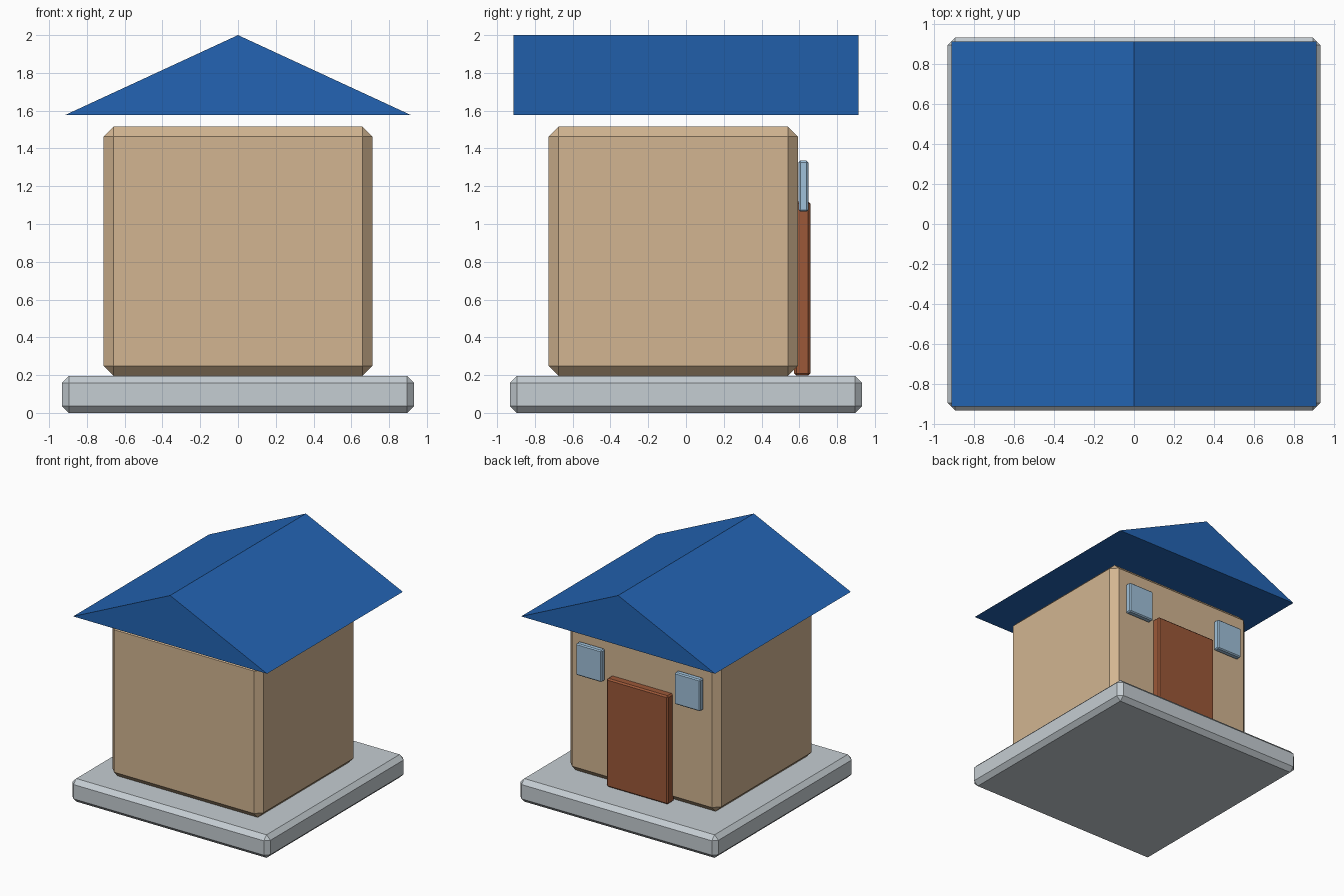
import bpy, bmesh

if "Cube" in bpy.data.objects:
    bpy.data.objects.remove(bpy.data.objects["Cube"])


def srgb(r, g, b):
    def lin(c):
        c /= 255
        return c / 12.92 if c <= 0.04045 else ((c + 0.055) / 1.055) ** 2.4
    return (lin(r), lin(g), lin(b), 1.0)


def material(name, rgb):
    m = bpy.data.materials.new(name)
    m.diffuse_color = srgb(*rgb)
    m.use_nodes = True
    m.node_tree.nodes["Principled BSDF"].inputs["Base Color"].default_value = m.diffuse_color
    return m


stone = material("grey_stone", (197, 205, 210))
tan = material("tan_wall", (210, 181, 145))
blue = material("blue_roof", (35, 100, 179))
brown = material("brown_wood", (156, 88, 56))
glass = material("pale_blue_glass", (160, 193, 218))


def add_object(name, bm, mat):
    bmesh.ops.recalc_face_normals(bm, faces=bm.faces)
    me = bpy.data.meshes.new(name)
    bm.to_mesh(me)
    bm.free()
    me.materials.append(mat)
    ob = bpy.data.objects.new(name, me)
    bpy.context.collection.objects.link(ob)
    return ob


def chamfered_box(name, xs, ys, zs, chamfer, mat):
    bm = bmesh.new()
    bmesh.ops.create_cube(bm, size=1)
    for v in bm.verts:
        v.co = [lo + (c + 0.5) * (hi - lo) for c, (lo, hi) in zip(v.co, (xs, ys, zs))]
    ob = add_object(name, bm, mat)
    mod = ob.modifiers.new("chamfer", 'BEVEL')
    mod.width = chamfer
    mod.segments = 1
    mod.limit_method = 'NONE'
    return ob


# Foundation slab and walls
chamfered_box("foundation", (-0.933, 0.933), (-0.933, 0.933), (0, 0.196), 0.037, stone)
chamfered_box("walls", (-0.711, 0.711), (-0.727, 0.593), (0.196, 1.515), 0.053, tan)

# Door and two windows on the back wall
chamfered_box("door", (-0.29, 0.29), (0.572, 0.659), (0.197, 1.12), 0.012, brown)
for side, x in (("left", -0.464), ("right", 0.464)):
    chamfered_box(side + "_window", (x - 0.122, x + 0.122), (0.596, 0.648),
                  (1.065, 1.335), 0.009, glass)

# Gable roof: closed triangular prism along y
bm = bmesh.new()
gable = bm.faces.new([bm.verts.new((x, -0.913, z))
                      for x, z in ((-0.913, 1.578), (0.913, 1.578), (0, 2.0))])
ext = bmesh.ops.extrude_face_region(bm, geom=[gable], use_keep_orig=True)
bmesh.ops.translate(bm, vec=(0, 1.826, 0),
                    verts=[g for g in ext["geom"] if isinstance(g, bmesh.types.BMVert)])
add_object("roof", bm, blue)
